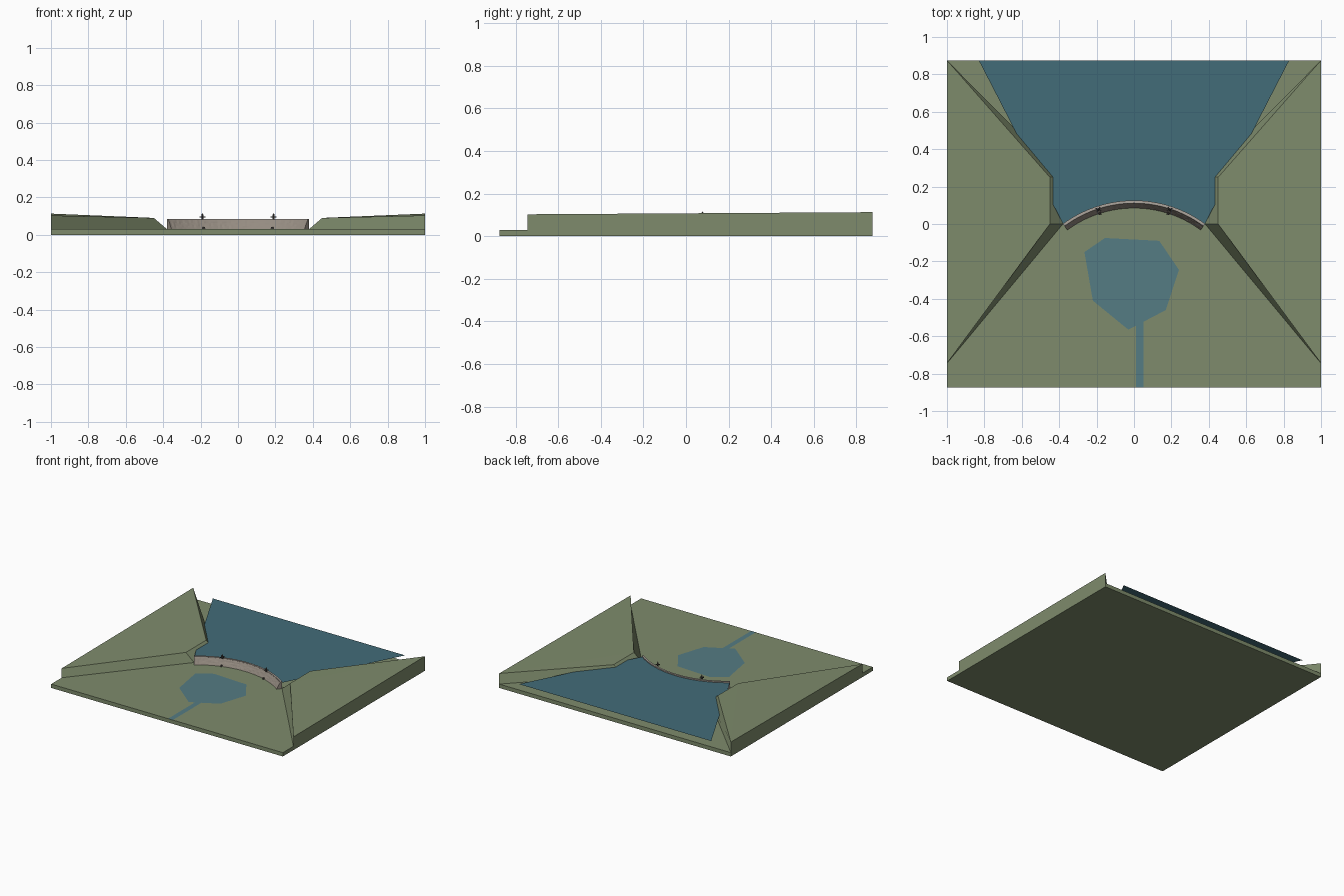
import bpy, bmesh, math, random

if "Cube" in bpy.data.objects:
    bpy.data.objects.remove(bpy.data.objects["Cube"])
random.seed(4)

def mat(name, r, g, b):
    m = bpy.data.materials.new(name)
    m.diffuse_color = (r, g, b, 1)
    m.use_nodes = True
    m.node_tree.nodes["Principled BSDF"].inputs["Base Color"].default_value = m.diffuse_color
    return m

GRASS = mat("grass", 0.21, 0.26, 0.15)
LAKE = mat("lake_water", 0.055, 0.15, 0.19)
POND = mat("pond_water", 0.09, 0.2, 0.23)
STONE = mat("stone", 0.3, 0.26, 0.22)
CREST = mat("crest_stone", 0.42, 0.38, 0.34)
DARK = mat("dark_stone", 0.07, 0.065, 0.06)

def mesh(name, verts, faces, m):
    me = bpy.data.meshes.new(name)
    me.from_pydata(verts, [], faces)
    ob = bpy.data.objects.new(name, me)
    bpy.context.collection.objects.link(ob)
    me.materials.append(m)
    bm = bmesh.new()
    bm.from_mesh(me)
    bmesh.ops.recalc_face_normals(bm, faces=bm.faces)
    bm.to_mesh(me)
    bm.free()
    return ob

def sheet(name, pts, z, m):
    """Flat water surface facing up (points counter-clockwise)."""
    ob = mesh(name, [(x, y, z) for x, y in pts], [range(len(pts))], m)
    if ob.data.polygons[0].normal.z < 0:
        ob.data.flip_normals()
    return ob

def box(name, c, s, m, rot=0):
    bpy.ops.mesh.primitive_cube_add(size=1, location=c, rotation=(0, 0, rot))
    ob = bpy.context.object
    ob.name = name
    ob.scale = s
    ob.data.materials.append(m)

def cone(name, c, r1, r2, h, m, n=8, rot=(0, 0, 0)):
    bpy.ops.mesh.primitive_cone_add(vertices=n, radius1=r1, radius2=r2, depth=h,
                                    location=c, rotation=rot)
    ob = bpy.context.object
    ob.name = name
    ob.data.materials.append(m)

G = 0.03      # ground level
YC = -0.515   # centre of the dam arc
R = 0.64
A = math.asin(0.38 / R)

def arc(r, a, z):
    return (r * math.sin(a), YC + r * math.cos(a), z)

# valley floor
box("valley_floor", (0, 0, G / 2), (2, 1.75, G), GRASS)

# two hills flanking the dam
for s, side in ((1, "right"), (-1, "left")):
    low = [(0.38, 0), (0.38, 0.25), (1, 0.875), (1, -0.745)]
    top = [(0.45, 0, 0.09), (0.45, 0.25, 0.09), (1, 0.875, 0.113), (1, -0.745, 0.103)]
    v = [(s * x, y, G) for x, y in low] + [(s * x, y, z) for x, y, z in top]
    f = [(i, (i + 1) % 4, (i + 1) % 4 + 4, i + 4) for i in range(4)]
    mesh("hill_" + side, v, f + [(0, 1, 2, 3), (4, 5, 6), (4, 6, 7)], GRASS)

# reservoir, its front edge following the dam
edge = [arc(R - 0.006, A - 2 * A * i / 24, 0)[:2] for i in range(25)]
sheet("reservoir", [(-0.83, 0.875)] + edge[::-1] + [(0.83, 0.875)], 0.075, LAKE)

# plunge pool and outlet stream
sheet("pool", [(-0.265, -0.15), (-0.22, -0.41), (-0.03, -0.565), (0.17, -0.46),
               (0.24, -0.245), (0.135, -0.09), (-0.155, -0.075)], G + 0.001, POND)
sheet("stream", [(0.01, -0.875), (0.05, -0.875), (0.05, -0.52), (0.01, -0.52)], G + 0.0007, POND)

# arched dam wall: battered rough stone face, upright back
N, ROWS, TOP = 64, 6, 0.08
v, f = [], []
for i in range(N + 1):
    a = -A + 2 * A * i / N
    for j in range(ROWS + 1):
        t = j / ROWS
        rough = random.uniform(-0.0015, 0.0015) if 0 < j < ROWS else 0
        v.append(arc(0.60 + 0.026 * t + rough, a, G + (TOP - G) * t))
    v += [arc(R, a, TOP), arc(R, a, G)]
K = ROWS + 3
for i in range(N):
    for j in range(K):
        k = (j + 1) % K
        f.append((i * K + j, i * K + k, (i + 1) * K + k, (i + 1) * K + j))
f += [tuple(range(K)), tuple(range(N * K, N * K + K))]
mesh("dam_wall", v, f, STONE)

# pale parapet on the crest
v, f = [], []
for i in range(33):
    a = -A + 2 * A * i / 32
    v += [arc(r, a, z) for r, z in ((0.627, 0.078), (R + 0.001, 0.078), (R + 0.001, 0.084), (0.627, 0.084))]
for i in range(32):
    for j in range(4):
        k = (j + 1) % 4
        f.append((i * 4 + j, i * 4 + k, i * 4 + 4 + k, i * 4 + 4 + j))
mesh("dam_crest", v, f + [(0, 1, 2, 3), (128, 129, 130, 131)], CREST)

# crest gate posts and outlets at the toe
for s in (-1, 1):
    a = s * math.asin(0.19 / 0.622)
    x, y, _ = arc(0.622, a, 0)
    cone("gate_post", (x, y, 0.095), 0.007, 0.005, 0.026, DARK, 6)
    cone("gate_cap", (x, y, 0.112), 0.006, 0.0, 0.01, DARK, 6)
    for q in (0.25, 0.75):
        box("gate_arm", (x, y, 0.094), (0.034, 0.006, 0.006), DARK, -a + q * math.pi)
    x, y, _ = arc(0.60, a, 0)
    cone("outlet_pipe", (x, y, 0.035), 0.007, 0.007, 0.016, DARK, 8, (math.pi / 2, 0, -a))
